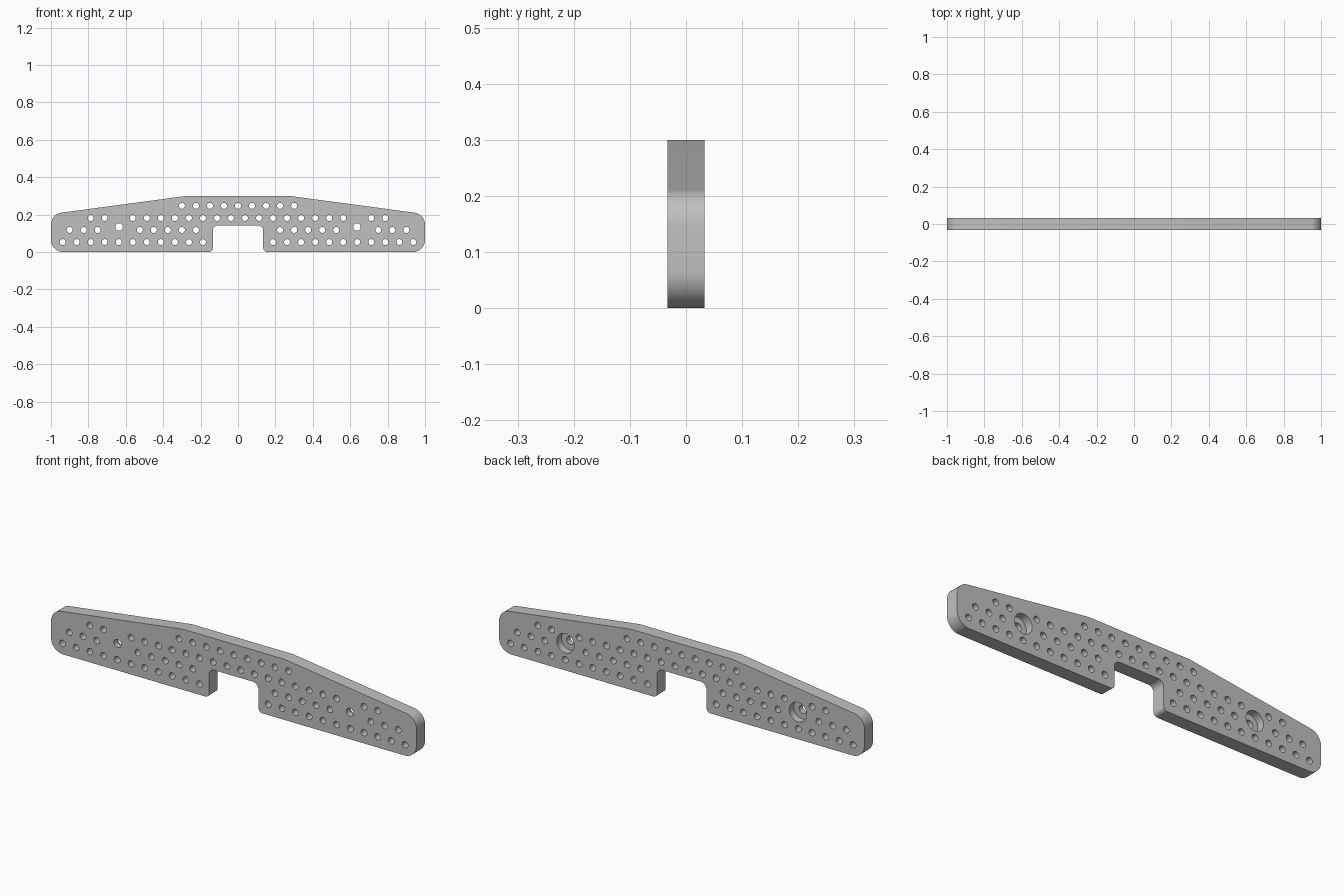
import bpy, bmesh, math
from mathutils import Vector, Matrix

cube = bpy.data.objects.get("Cube")
if cube:
    bpy.data.objects.remove(cube, do_unlink=True)

HALF = 0.0333      # half thickness of the plate
PITCH = 0.075      # spacing of the perforations
HOLE_R = 0.016
BOLT = (0.636, 0.134)

grey = bpy.data.materials.new("plain grey")
grey.use_nodes = True
grey.diffuse_color = (0.53, 0.53, 0.53, 1)
grey.node_tree.nodes["Principled BSDF"].inputs["Base Color"].default_value = grey.diffuse_color


def fillet(corners, steps=10):
    """Round every (x, z, radius) corner of a closed outline."""
    out = []
    for i, (x, z, r) in enumerate(corners):
        p = Vector((x, z))
        a = (Vector(corners[i - 1][:2]) - p).normalized()
        b = (Vector(corners[(i + 1) % len(corners)][:2]) - p).normalized()
        half = a.angle(b) / 2
        centre = p + (a + b).normalized() * (r / math.sin(half))
        start = p + a * (r / math.tan(half)) - centre
        end = p + b * (r / math.tan(half)) - centre
        sweep = start.angle_signed(end)
        for s in range(steps + 1):
            t = -sweep * s / steps
            out.append(centre + Matrix.Rotation(t, 2) @ start)
    return out


def make_object(name, bm):
    bmesh.ops.recalc_face_normals(bm, faces=bm.faces)
    mesh = bpy.data.meshes.new(name)
    bm.to_mesh(mesh)
    bm.free()
    mesh.materials.append(grey)
    obj = bpy.data.objects.new(name, mesh)
    bpy.context.collection.objects.link(obj)
    return obj


def add_cylinder(bm, x, z, r, y0, y1, sides):
    place = Matrix.Translation((x, (y0 + y1) / 2, z)) @ Matrix.Rotation(math.pi / 2, 4, 'X')
    bmesh.ops.create_cone(bm, cap_ends=True, segments=sides, radius1=r, radius2=r,
                          depth=y1 - y0, matrix=place)


# Plate outline: right half from the notch round to the crown, then mirrored
right = [(0.135, 0.143, 0.03), (0.135, 0, 0.022), (1, 0, 0.066),
         (1, 0.203, 0.064), (0.277, 0.3, 0.2)]
outline = fillet(right + [(-x, z, r) for x, z, r in reversed(right)])
bm = bmesh.new()
face = bm.faces.new([bm.verts.new((p.x, -HALF, p.y)) for p in outline])
extruded = bmesh.ops.extrude_face_region(bm, geom=[face])
bmesh.ops.translate(bm, vec=(0, 2 * HALF, 0),
                    verts=[v for v in extruded["geom"] if isinstance(v, bmesh.types.BMVert)])
plate = make_object("perforated_plate", bm)

# Staggered hole rows: height and the column numbers on one side
rows = [
    (0.053, [k + 0.5 for k in range(2, 13)]),
    (0.118, [3, 4, 5, 6, 7, 10, 11, 12]),
    (0.182, [k + 0.5 for k in (0, 1, 2, 3, 4, 5, 6, 7, 9, 10)]),
    (0.247, range(5)),
]
holes = bmesh.new()
for z, columns in rows:
    for x in sorted({s * k * PITCH for k in columns for s in (-1, 1)}):
        add_cylinder(holes, x, z, HOLE_R, -0.1, 0.1, 20)

# Bolt holes with counterbores sunk from the back
bores = bmesh.new()
for s in (-1, 1):
    add_cylinder(holes, s * BOLT[0], BOLT[1], 0.02, -0.1, 0.1, 24)
    add_cylinder(bores, s * BOLT[0], BOLT[1], 0.048, -0.004, 0.1, 40)

# Cut, then discard the cutters
bpy.context.view_layer.objects.active = plate
plate.select_set(True)
for cutter in (make_object("hole_cutter", holes), make_object("bore_cutter", bores)):
    cutter.hide_render = True
    cut = plate.modifiers.new("cut", 'BOOLEAN')
    cut.operation = 'DIFFERENCE'
    cut.solver = 'EXACT'
    cut.object = cutter
    bpy.ops.object.modifier_apply(modifier=cut.name)
    bpy.data.objects.remove(cutter, do_unlink=True)

bpy.ops.object.shade_smooth_by_angle(angle=math.radians(30))
